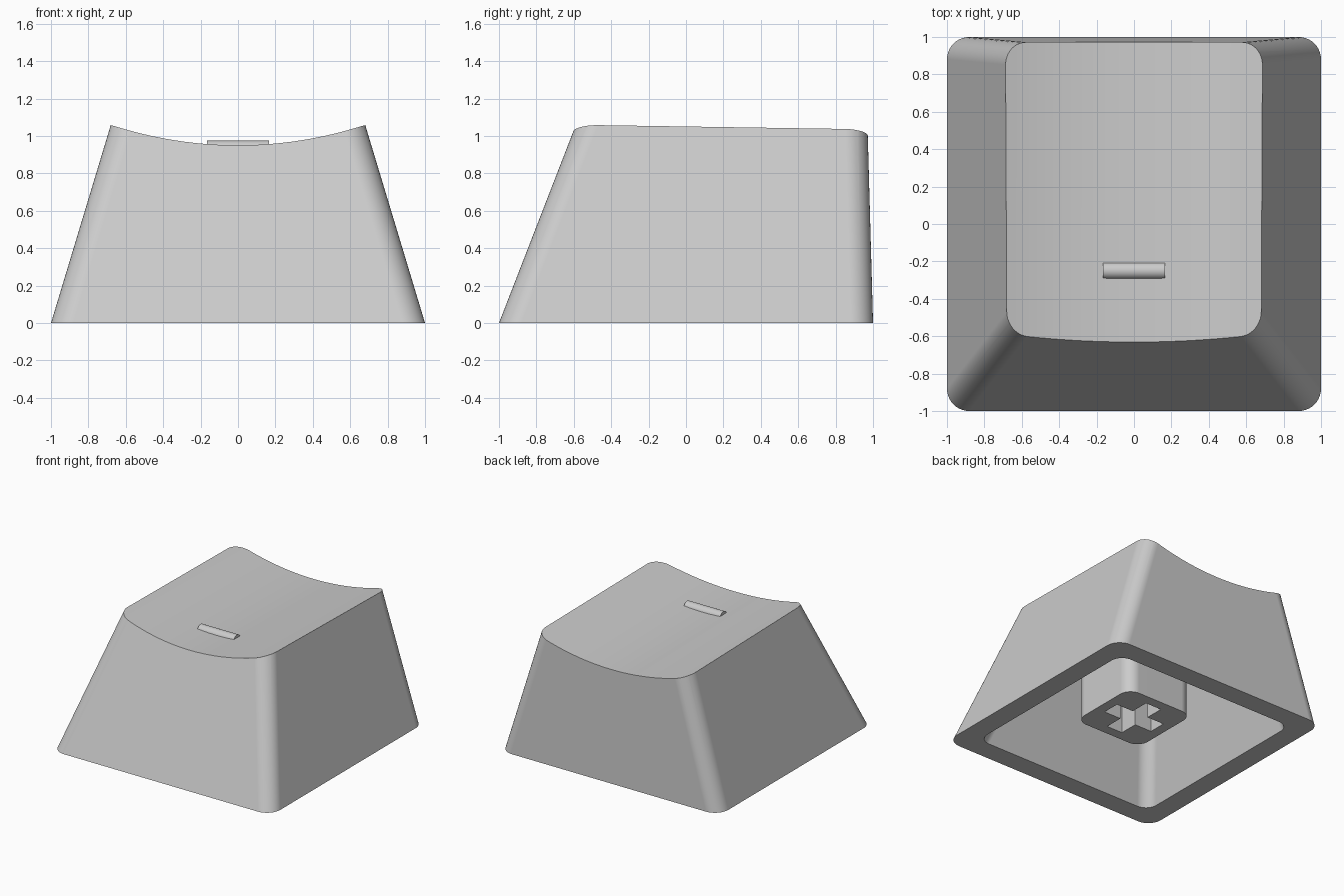
import bpy, bmesh, math
from mathutils import Matrix

cube = bpy.data.objects.get("Cube")
if cube:
    bpy.data.objects.remove(cube, do_unlink=True)

# One plain plastic colour
plastic = bpy.data.materials.new("grey_plastic")
plastic.use_nodes = True
plastic.diffuse_color = (0.6, 0.6, 0.6, 1)
plastic.node_tree.nodes["Principled BSDF"].inputs["Base Color"].default_value = (0.6, 0.6, 0.6, 1)


def add_object(name, bm):
    bmesh.ops.recalc_face_normals(bm, faces=bm.faces)
    mesh = bpy.data.meshes.new(name)
    bm.to_mesh(mesh)
    bm.free()
    mesh.materials.append(plastic)
    obj = bpy.data.objects.new(name, mesh)
    bpy.context.collection.objects.link(obj)
    return obj


def rounded_ring(bm, z, half_x, front, back, radius, steps=10):
    """Rounded rectangle of vertices at height z."""
    ring = []
    corners = [(half_x, back), (-half_x, back), (-half_x, front), (half_x, front)]
    for i, (x, y) in enumerate(corners):
        cx = x - math.copysign(radius, x)
        cy = y - math.copysign(radius, y)
        for k in range(steps + 1):
            a = math.pi / 2 * (i + k / steps)
            ring.append(bm.verts.new((cx + radius * math.cos(a), cy + radius * math.sin(a), z)))
    return ring


def loft(name, lower, upper):
    """Closed solid between two rounded rectangles."""
    bm = bmesh.new()
    a, b = rounded_ring(bm, *lower), rounded_ring(bm, *upper)
    for i in range(len(a)):
        j = (i + 1) % len(a)
        bm.faces.new((a[i], a[j], b[j], b[i]))
    bm.faces.new(a)
    bm.faces.new(b)
    return add_object(name, bm)


def tapered(name, z0, z1, size, radius):
    """Solid with the key's sloping walls, starting from a half width at z = 0."""
    def level(z):
        return (z, size - 0.302 * z, -size + 0.388 * z, size - 0.028 * z, radius)
    return loft(name, level(z0), level(z1))


def cylinder(name, radius, length, matrix, segments):
    bm = bmesh.new()
    bmesh.ops.create_cone(bm, cap_ends=True, segments=segments, radius1=radius,
                          radius2=radius, depth=length, matrix=matrix)
    return add_object(name, bm)


def box(name, sx, sy, z0, z1):
    bm = bmesh.new()
    place = Matrix.Translation((0, 0, (z0 + z1) / 2)) @ Matrix.Diagonal((sx, sy, z1 - z0, 1))
    bmesh.ops.create_cube(bm, size=1, matrix=place)
    return add_object(name, bm)


def cut(target, cutter):
    cutter.hide_render = True
    mod = target.modifiers.new("cut", "BOOLEAN")
    mod.operation, mod.solver, mod.object = "DIFFERENCE", "EXACT", cutter
    bpy.context.view_layer.objects.active = target
    bpy.ops.object.modifier_apply(modifier=mod.name)
    bpy.data.objects.remove(cutter, do_unlink=True)


def smooth(obj):
    bpy.ops.object.select_all(action="DESELECT")
    obj.select_set(True)
    bpy.context.view_layer.objects.active = obj
    bpy.ops.object.shade_smooth_by_angle(angle=math.radians(30))
    mod = obj.modifiers.new("even_shading", "WEIGHTED_NORMAL")
    mod.keep_sharp = True


# Hollow cap with a dished top
cap = tapered("cap_shell", 0, 1.2, 1.0, 0.12)
dish_radius = 2.157
tilt = Matrix.Translation((0, 0, 0.94 + dish_radius)) @ Matrix.Rotation(math.pi / 2 - 0.017, 4, "X")
cut(cap, cylinder("dish_cutter", dish_radius, 3, tilt, 240))
cut(cap, tapered("cavity_cutter", -0.1, 0.78, 0.83, 0.1))
smooth(cap)

# Mounting stem with a cross-shaped socket
stem_size = (0.31, -0.31, 0.31, 0.1)
stem = loft("stem", (0.13, *stem_size), (0.8, *stem_size))
for sx, sy in ((0.456, 0.145), (0.145, 0.456)):
    cut(stem, box("socket_cutter", sx, sy, 0, 0.53))
smooth(stem)

# Raised finger bar on the dish
along_x = Matrix.Translation((0, -0.25, 0.93)) @ Matrix.Rotation(math.pi / 2, 4, "Y")
smooth(cylinder("finger_bar", 0.045, 0.33, along_x, 32))
